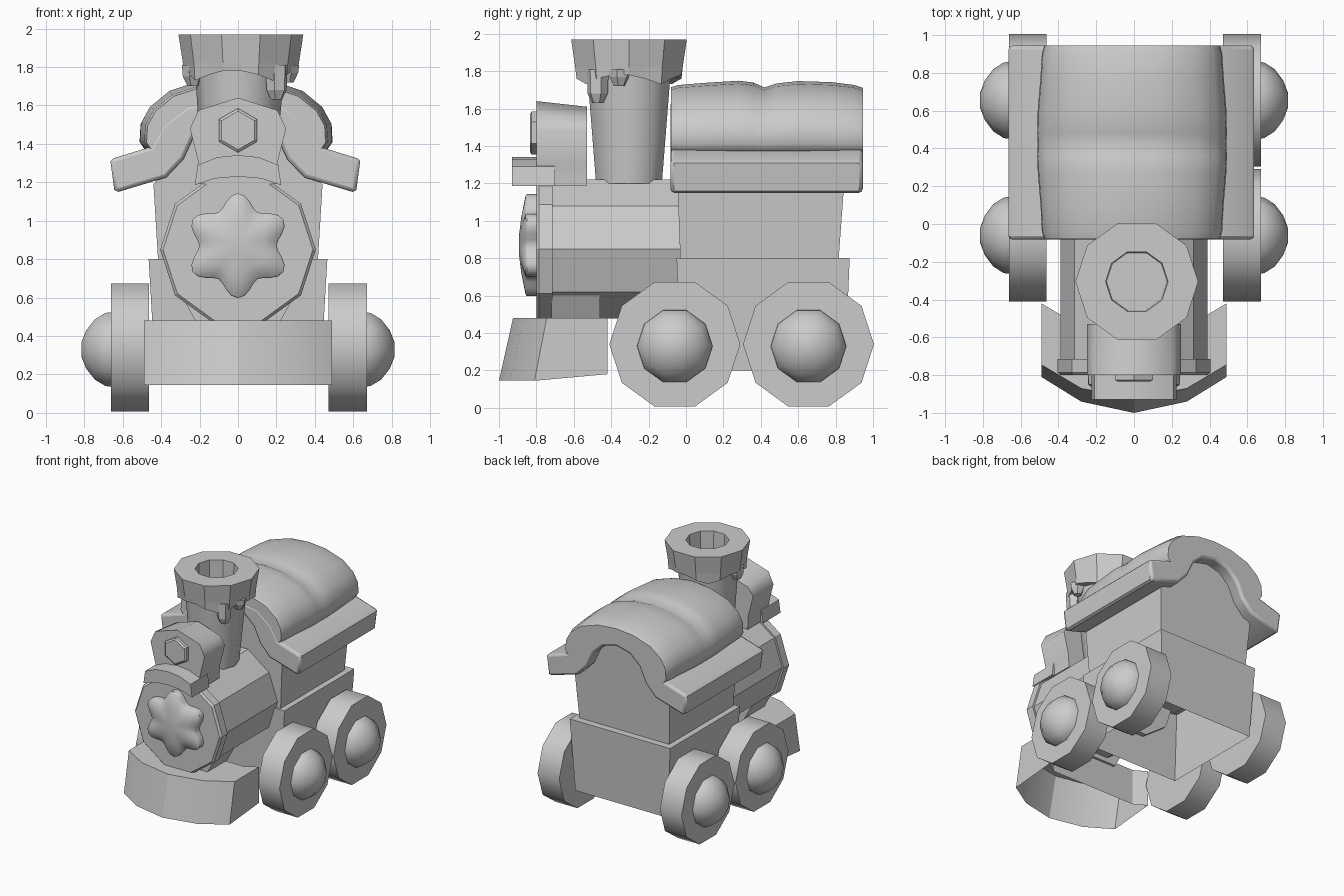
import bpy, bmesh, math
from mathutils import Vector

if "Cube" in bpy.data.objects:
    bpy.data.objects.remove(bpy.data.objects["Cube"], do_unlink=True)

grey = bpy.data.materials.new("plain grey")
grey.use_nodes = True
grey.diffuse_color = (0.6, 0.6, 0.6, 1)
grey.node_tree.nodes["Principled BSDF"].inputs["Base Color"].default_value = (0.6, 0.6, 0.6, 1)


def loft(name, rings, cap_start=True, cap_end=True, smooth=None):
    """Skin a list of equal-length point rings into one mesh."""
    bm = bmesh.new()
    vs = [[bm.verts.new(p) for p in ring] for ring in rings]
    n = len(rings[0])
    for a, b in zip(vs, vs[1:]):
        for i in range(n):
            j = (i + 1) % n
            bm.faces.new((a[i], a[j], b[j], b[i]))
    if cap_start:
        bm.faces.new(vs[0])
    if cap_end:
        bm.faces.new(vs[-1])
    bmesh.ops.recalc_face_normals(bm, faces=bm.faces)
    me = bpy.data.meshes.new(name)
    bm.to_mesh(me)
    bm.free()
    me.materials.append(grey)
    ob = bpy.data.objects.new(name, me)
    bpy.context.collection.objects.link(ob)
    if smooth:
        bpy.ops.object.select_all(action='DESELECT')
        ob.select_set(True)
        bpy.context.view_layer.objects.active = ob
        bpy.ops.object.shade_smooth_by_angle(angle=math.radians(smooth))
    return ob


def circle(axis, centre, r, n, start=0.0):
    """Regular polygon around the given axis; r may be a function of angle."""
    pts = []
    for i in range(n):
        a = start + 2 * math.pi * i / n
        rr = r(a) if callable(r) else r
        c, s = rr * math.cos(a), rr * math.sin(a)
        off = {'x': (0, c, s), 'y': (c, 0, s), 'z': (c, s, 0)}[axis]
        pts.append(Vector(centre) + Vector(off))
    return pts


def rect(x, y0, y1, z):
    return [(-x, y0, z), (x, y0, z), (x, y1, z), (-x, y1, z)]


def mirrored(half):
    """Closed symmetric outline from a half outline that runs from centre to centre."""
    return half + [(-x, z) for x, z in reversed(half) if abs(x) > 1e-6]


def extrude_y(name, half, y0, y1, smooth=None):
    prof = mirrored(half)
    return loft(name, [[(x, y, z) for x, z in prof] for y in (y0, y1)], smooth=smooth)


# Wheels with domed hubs
for end, wy in (("front", -0.06), ("rear", 0.655)):
    for side, s in (("left", 1), ("right", -1)):
        loft(f"{end}_{side}_wheel",
             [circle('x', (s * x + 0.005, wy, 0.34), 0.35, 10) for x in (0.467, 0.667)],
             smooth=40)
        dome = ((0.65, 0.205), (0.69, 0.2), (0.745, 0.165), (0.79, 0.105), (0.815, 0.04))
        loft(f"{end}_{side}_hub",
             [circle('x', (s * x, wy, 0.33), r, 10) for x, r in dome], smooth=50)

# Lower body, open underneath
loft("lower_body", [rect(0.43, -0.03, 0.85, 0.2), rect(0.465, -0.05, 0.875, 0.8)],
     cap_start=False)

# Cabin with arched gable ends
gable = [(0, 0.78), (0.415, 0.78), (0.44, 1.19), (0.34, 1.3), (0.25, 1.48), (0, 1.6)]
cab = extrude_y("cabin", gable, -0.045, 0.845)
for v in cab.data.vertices:
    if v.co.z < 0.9:
        v.co.y += 0.015 if v.co.y < 0 else -0.03

# Roof board with flared eaves and softened ends
board = [(0, 1.56), (0.12, 1.53), (0.21, 1.45), (0.27, 1.32), (0.36, 1.225), (0.61, 1.15),
         (0.63, 1.16), (0.65, 1.31), (0.635, 1.325), (0.44, 1.385), (0.38, 1.5),
         (0.25, 1.6), (0, 1.64)]
roof = extrude_y("roof", board, -0.083, 0.945, smooth=40)
roof.location.x = -0.014
soft = roof.modifiers.new("soft_edges", 'BEVEL')
soft.width = 0.02
soft.segments = 2
soft.limit_method = 'ANGLE'
soft.angle_limit = math.radians(60)

# Puffy covering on the roof: two lumps with a crease between them
inner = [(0, 1.6), (0.27, 1.55), (0.4, 1.36)]
outer = [(0.46, 1.365), (0.49, 1.41), (0.485, 1.5), (0.44, 1.58), (0.34, 1.66),
         (0.17, 1.715), (0, 1.73)]
stations = ((-0.08, 0.95, 0.96), (-0.04, 0.975, 0.99), (0.1, 0.99, 1.02), (0.28, 1.02, 1.05),
            (0.36, 1.025, 1.025), (0.42, 1.02, 0.955), (0.48, 1.025, 1.01), (0.6, 1.02, 1.045),
            (0.78, 0.99, 1.03), (0.9, 0.975, 0.99), (0.945, 0.95, 0.95))
rings = []
for y, sx, sz in stations:
    prof = mirrored(inner + [(x * sx, 1.35 + (z - 1.35) * sz) for x, z in outer])
    rings.append([(x - 0.01, y, z) for x, z in prof])
loft("roof_covering", rings, smooth=60)

# Boiler, its front rim and the tapered support beneath
loft("boiler", [circle('y', (0, y, 0.85), 0.39, 10) for y in (-0.74, 0.0)])
loft("boiler_front", [circle('y', (0, y, 0.85), r, 10)
                      for y, r in ((-0.715, 0.405), (-0.785, 0.405), (-0.8, 0.39))])
loft("boiler_support", [rect(0.2, -0.72, -0.46, 0.44), rect(0.31, -0.72, -0.46, 0.64)])

# Domed six-lobed ornament on the boiler front
def lobes(k, pull):
    return lambda a: k * (0.237 + pull * math.cos(6 * (a - math.pi / 2)))

loft("front_ornament", [circle('y', (0, y, 0.87), lobes(k, p), 48) for y, k, p in
                        ((-0.79, 1, 0.036), (-0.85, 1, 0.036), (-0.858, 0.97, 0.035),
                         (-0.88, 0.6, 0.018), (-0.892, 0.25, 0.005))], smooth=45)

# Headlamp with lens and curved bracket
lamp = [(0, 1.19), (0.2, 1.19), (0.205, 1.3), (0.25, 1.48), (0.205, 1.575), (0, 1.64)]
head = extrude_y("headlamp", lamp, -0.8, -0.53, smooth=50)
for v in head.data.vertices:
    if v.co.y > -0.6 and v.co.z > 1.55:
        v.co.z -= 0.03
loft("headlamp_lens", [circle('y', (0, y, 1.47), r, 6, math.pi / 2)
                       for y, r in ((-0.79, 0.115), (-0.825, 0.115), (-0.835, 0.1))])
bracket = [(0, 1.23), (0.12, 1.22), (0.225, 1.185), (0.21, 1.29), (0.11, 1.33), (0, 1.342)]
extrude_y("headlamp_bracket", bracket, -0.93, -0.7, smooth=35)

# Chimney stack and hollow flared cap with a ragged lower edge
loft("chimney", [circle('z', (0.0, -0.305, 1.2), 0.185, 10),
                 circle('z', (0.01, -0.305, 1.8), 0.235, 10)], smooth=40)
cx, cy = 0.015, -0.305


def cap_ring(z, r):
    """Decagon with edge midpoints, so it matches the 20-point ragged edge."""
    c = circle('z', (cx, cy, z), r, 10)
    return [p for i in range(10) for p in (c[i], (c[i] + c[(i + 1) % 10]) / 2)]


ragged = cap_ring(1.78, 0.295)
for i, p in enumerate(ragged):
    p.z -= (0.0, 0.02, 0.05, 0.02, 0.0)[i % 5]
loft("chimney_cap", [cap_ring(1.78, 0.21), ragged, cap_ring(1.82, 0.302),
                     cap_ring(1.97, 0.325), cap_ring(1.97, 0.165), cap_ring(1.8, 0.16)])

# Drips hanging from the cap
for i, (a, low) in enumerate(((-42, 1.63), (-12, 1.72), (188, 1.7))):
    t = math.radians(a)
    base = Vector((cx + 0.25 * math.cos(t), cy + 0.25 * math.sin(t), 0))
    loft(f"drip_{i + 1}", [circle('z', base + Vector((0, 0, z)), r, 6, t)
                           for z, r in ((1.81, 0.06), (low + 0.05, 0.055), (low, 0.03))])

# Front guard: raked, pointed bumper, hollow underneath
def guard(y_side, y_mid, y_tip, z, z_back):
    half = [(0.0, -0.48, z_back), (0.39, -0.48, z_back), (0.49, -0.42, z_back),
            (0.49, y_side, z), (0.28, y_mid, z), (0.0, y_tip, z)]
    return half + [(-x, y, h) for x, y, h in reversed(half) if x > 0]

loft("front_guard", [guard(-0.81, -0.94, -1.0, 0.145, 0.18),
                     guard(-0.745, -0.87, -0.925, 0.48, 0.48)], cap_start=False, smooth=20)
